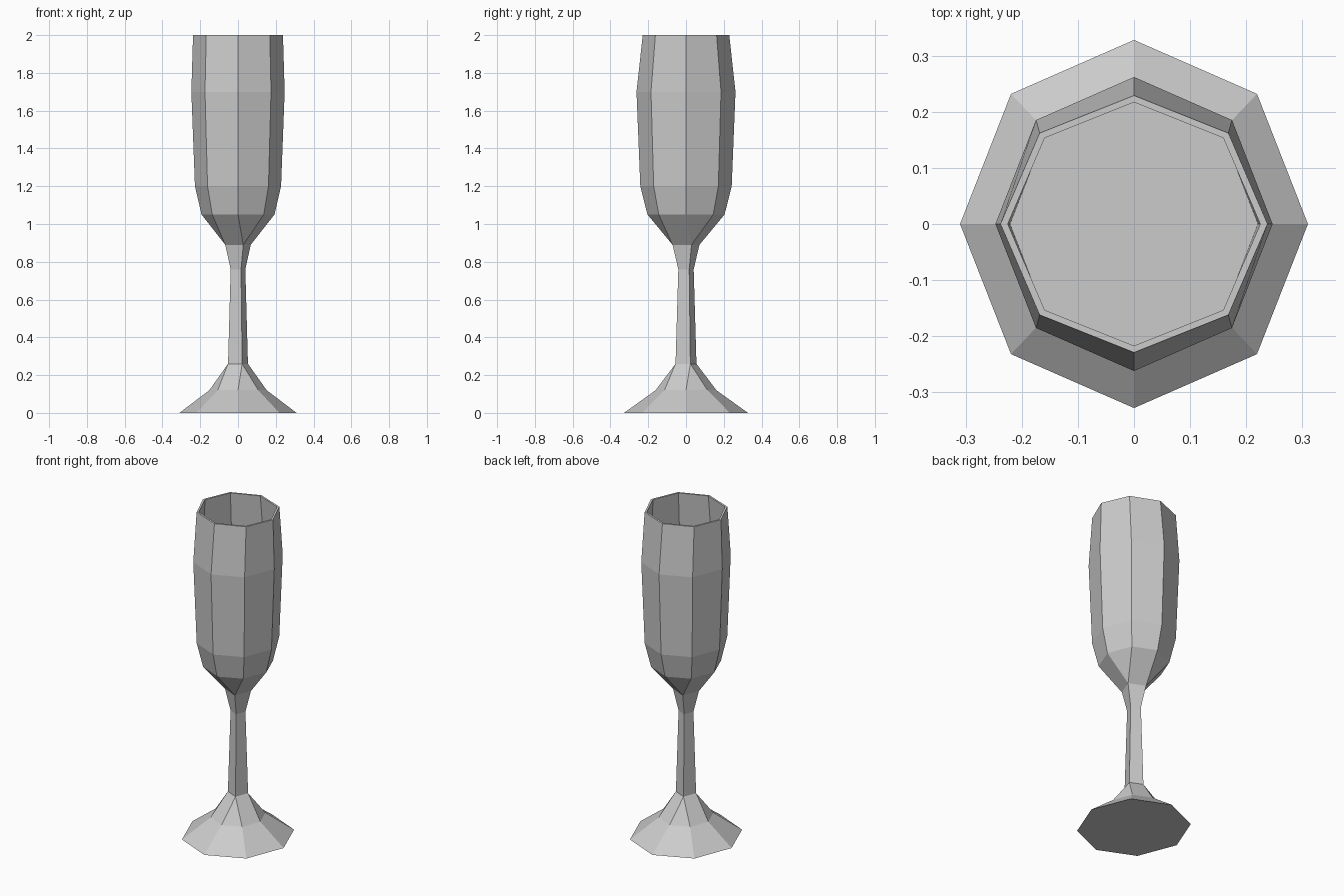
import bpy
import bmesh
from math import cos, sin, radians

cube = bpy.data.objects.get("Cube")
if cube:
    bpy.data.objects.remove(cube, do_unlink=True)

grey = bpy.data.materials.new("pale grey glass")
grey.use_nodes = True
colour = (0.6, 0.6, 0.6, 1)
grey.diffuse_color = colour
grey.node_tree.nodes["Principled BSDF"].inputs["Base Color"].default_value = colour


def ring(bm, rx, ry, z, square=False):
    """Eight slots; a square ring uses each of its four corners twice."""
    if square:
        corners = [bm.verts.new((rx * cos(radians(22.5 + 90 * i)),
                                 ry * sin(radians(22.5 + 90 * i)), z)) for i in range(4)]
        return [corners[i // 2] for i in range(8)]
    return [bm.verts.new((rx * cos(radians(45 * i)),
                          ry * sin(radians(45 * i)), z)) for i in range(8)]


def bridge(bm, low, high):
    """Join two rings, dropping doubled corners so quads become triangles."""
    for i in range(8):
        j = (i + 1) % 8
        loop = list(dict.fromkeys((low[i], low[j], high[j], high[i])))
        if len(loop) > 2:
            bm.faces.new(loop)


# Outer profile from foot to rim, then down the inside: rx, ry, z, square
profile = [
    (0.31, 0.328, 0.0, False),
    (0.152, 0.161, 0.12, False),
    (0.057, 0.06, 0.26, True),
    (0.042, 0.044, 0.76, True),
    (0.073, 0.077, 0.89, True),
    (0.193, 0.204, 1.05, False),
    (0.228, 0.242, 1.2, False),
    (0.247, 0.262, 1.7, False),
    (0.238, 0.229, 2.0, False),
    (0.225, 0.217, 2.0, False),
    (0.234, 0.249, 1.7, False),
    (0.221, 0.235, 1.35, False),
]

bm = bmesh.new()
rings = [ring(bm, *step) for step in profile]
for low, high in zip(rings, rings[1:]):
    bridge(bm, low, high)

# Underside of the foot and floor of the bowl
bm.faces.new(rings[0][::-1])
bm.faces.new(rings[-1])
bmesh.ops.recalc_face_normals(bm, faces=bm.faces)

mesh = bpy.data.meshes.new("flute_glass")
bm.to_mesh(mesh)
bm.free()
mesh.materials.append(grey)
glass = bpy.data.objects.new("flute_glass", mesh)
bpy.context.collection.objects.link(glass)
